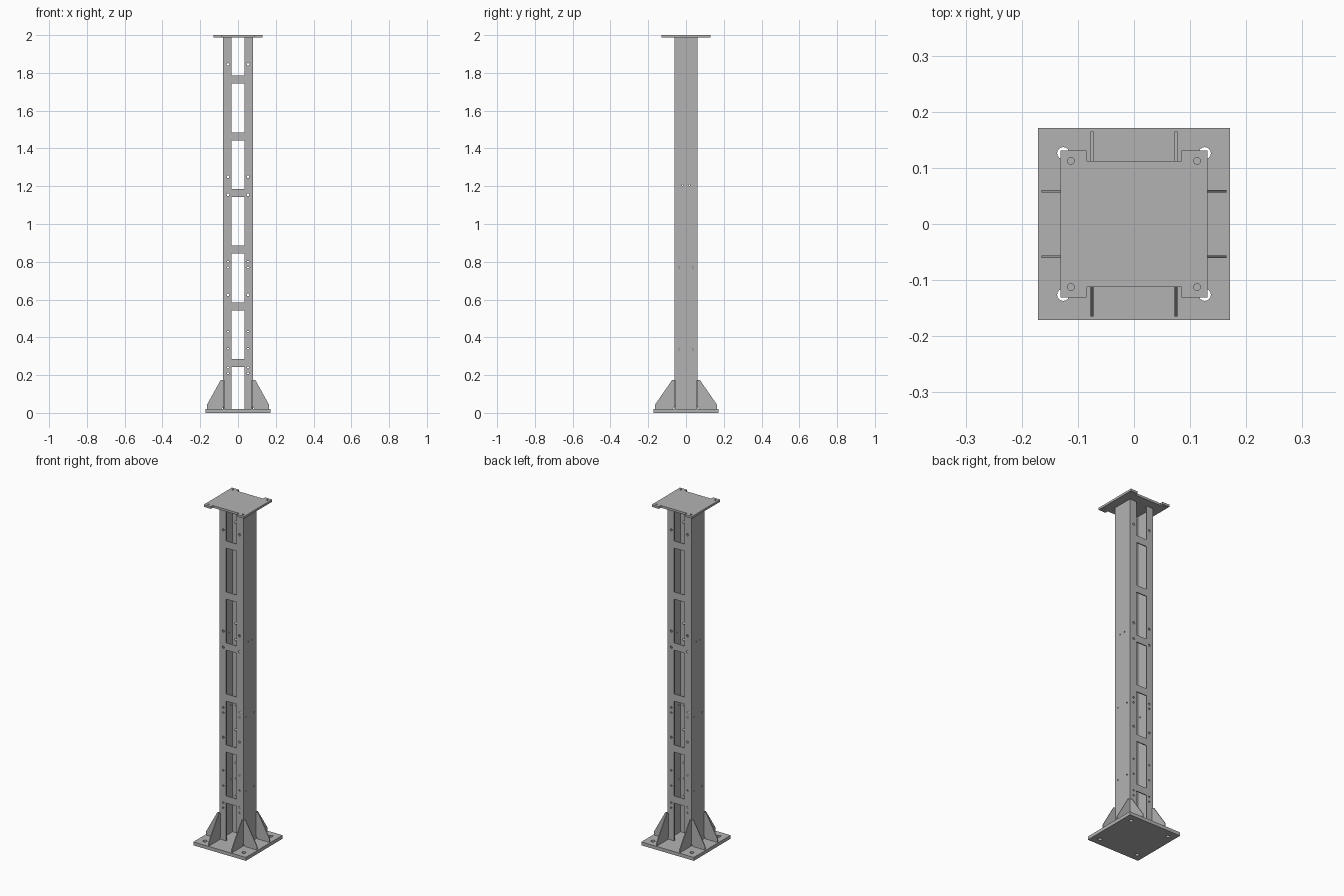
import bpy, bmesh
from math import pi
from mathutils import Matrix, Vector

old = bpy.data.objects.get("Cube")
if old:
    bpy.data.objects.remove(old, do_unlink=True)

steel = bpy.data.materials.new("grey steel")
steel.use_nodes = True
steel.diffuse_color = (0.45, 0.45, 0.45, 1)
steel.node_tree.nodes["Principled BSDF"].inputs["Base Color"].default_value = steel.diffuse_color

W, D = 0.079, 0.061          # column half width and half depth
WALL = 0.006
BASE_TOP, CAP_BOTTOM = 0.02, 1.987


def finish(name, bm):
    bmesh.ops.recalc_face_normals(bm, faces=bm.faces)
    mesh = bpy.data.meshes.new(name)
    bm.to_mesh(mesh)
    bm.free()
    mesh.materials.append(steel)
    obj = bpy.data.objects.new(name, mesh)
    bpy.context.collection.objects.link(obj)
    return obj


def add_box(bm, lo, hi):
    lo, hi = Vector(lo), Vector(hi)
    size = Matrix.Diagonal((*(hi - lo), 1))
    bmesh.ops.create_cube(bm, size=1, matrix=Matrix.Translation((lo + hi) / 2) @ size)


def add_rod(bm, centre, radius, length, axis="Z"):
    turn = {"X": Matrix.Rotation(pi / 2, 4, "Y"), "Y": Matrix.Rotation(pi / 2, 4, "X"),
            "Z": Matrix.Identity(4)}[axis]
    bmesh.ops.create_cone(bm, cap_ends=True, segments=16, radius1=radius, radius2=radius,
                          depth=length, matrix=Matrix.Translation(centre) @ turn)


def add_prism(bm, points, offset):
    face = bm.faces.new([bm.verts.new(p) for p in points])
    made = bmesh.ops.extrude_face_region(bm, geom=[face])["geom"]
    verts = [v for v in made if isinstance(v, bmesh.types.BMVert)]
    bmesh.ops.translate(bm, verts=verts, vec=offset)


def cut(obj, cutter_bm):
    cutter = finish("cutter", cutter_bm)
    mod = obj.modifiers.new("cut", "BOOLEAN")
    mod.operation, mod.solver, mod.object = "DIFFERENCE", "EXACT", cutter
    bpy.context.view_layer.objects.active = obj
    bpy.ops.object.modifier_apply(modifier=mod.name)
    bpy.data.objects.remove(cutter, do_unlink=True)


# Hollow column
bm = bmesh.new()
add_box(bm, (-W, -D, BASE_TOP), (W, D, CAP_BOTTOM))
column = finish("column", bm)
bm = bmesh.new()
add_box(bm, (WALL - W, WALL - D, -0.1), (W - WALL, D - WALL, 2.1))
cut(column, bm)

# Windows through front and back, with bolt holes beside them
bm = bmesh.new()
for i in range(7):
    bottom = 0.3 * i - 0.015 if i else 0
    top = 0.3 * i + 0.243 if i < 6 else 2.05
    add_box(bm, (-0.034, -0.2, bottom), (0.034, 0.2, top))
large, small = (1.845, 1.25, 1.155, 0.625), (0.8, 0.77, 0.43, 0.34, 0.24, 0.21)
for side in (-1, 1):
    for heights, radius in ((large, 0.007), (small, 0.005)):
        for z in heights:
            add_rod(bm, (0.053 * side, 0, z), radius, 0.4, "Y")
    for y, z in ((0.018, 1.205), (0.037, 0.77), (0.037, 0.335)):
        add_rod(bm, (0, y * side, z), 0.004, 0.4, "X")
cut(column, bm)

# Base plate with anchor holes
bm = bmesh.new()
add_box(bm, (-0.171, -0.171, 0), (0.171, 0.171, BASE_TOP))
base = finish("base_plate", bm)
bm = bmesh.new()
for x in (-1, 1):
    for y in (-1, 1):
        add_rod(bm, (0.126 * x, 0.126 * y, 0), 0.011, 0.2)
cut(base, bm)

# Cap plate, notched front and back, with corner holes
bm = bmesh.new()
add_box(bm, (-0.131, -0.131, CAP_BOTTOM), (0.131, 0.131, 2))
cap = finish("cap_plate", bm)
bm = bmesh.new()
for y in (-1, 1):
    near, far = sorted((0.1125 * y, 0.2 * y))
    add_box(bm, (-0.085, near, 1.9), (0.085, far, 2.1))
    for x in (-1, 1):
        add_rod(bm, (0.1125 * x, 0.1125 * y, 2), 0.006, 0.2)
cut(cap, bm)


# Gussets, two on each side of the column foot
def gusset(name, axis, start, across, sign):
    outline = [(start, 0.032), (start + 0.01, BASE_TOP), (0.165, BASE_TOP), (0.165, 0.042),
               (start + 0.012, 0.175), (start, 0.175)]
    t = 0.005
    bm = bmesh.new()
    if axis == "X":
        add_prism(bm, [(a * sign, across - t / 2, z) for a, z in outline], (0, t, 0))
    else:
        add_prism(bm, [(across - t / 2, a * sign, z) for a, z in outline], (t, 0, 0))
    finish(name, bm)


for sign, x_name, y_name in ((-1, "right", "front"), (1, "left", "back")):
    for k in (-1, 1):
        end = "a" if k < 0 else "b"
        gusset(f"{x_name}_gusset_{end}", "X", W, 0.0585 * k, sign)
        gusset(f"{y_name}_gusset_{end}", "Y", D, 0.075 * k, sign)
